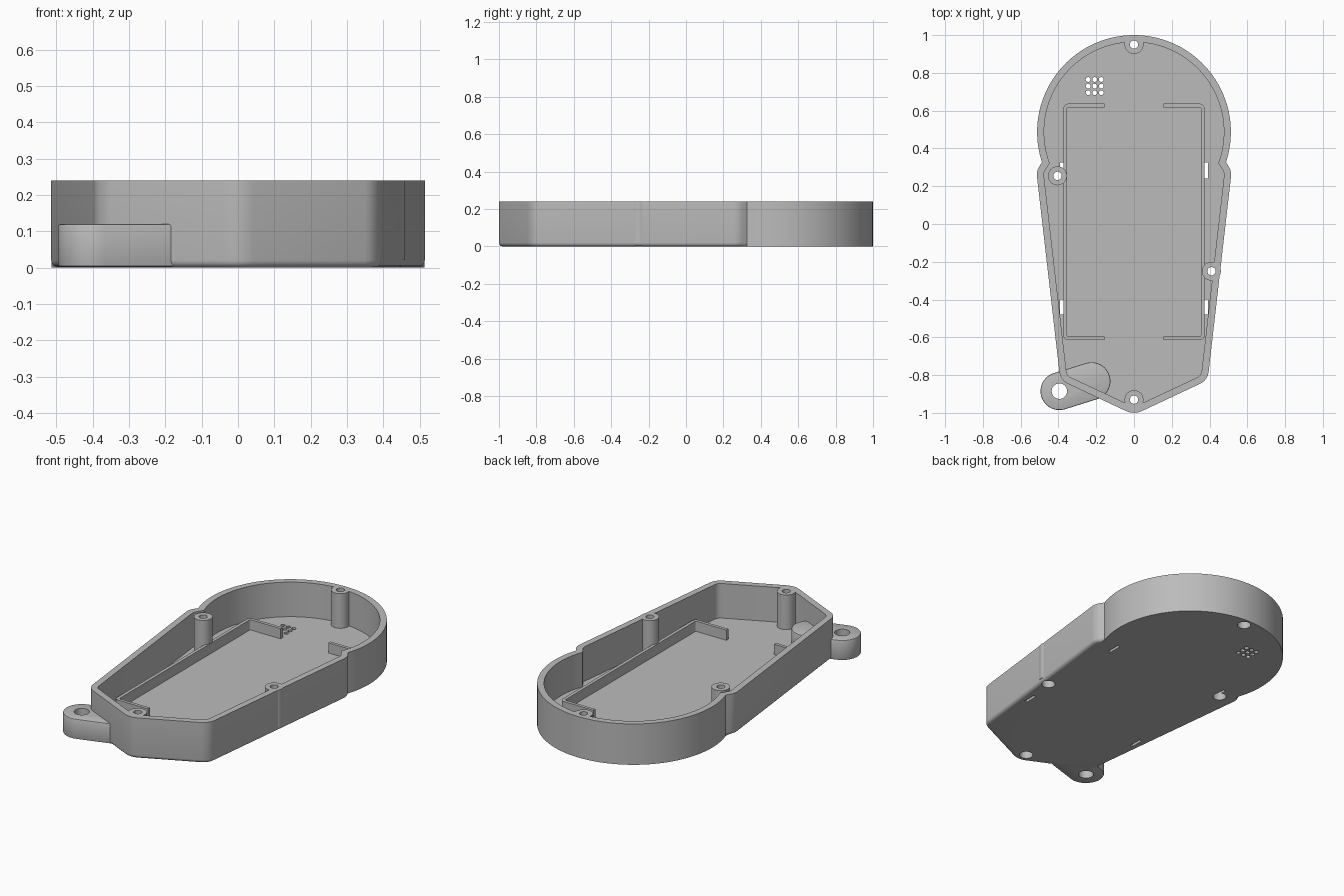
import bpy, bmesh, math
from mathutils import Vector

if "Cube" in bpy.data.objects:
    bpy.data.objects.remove(bpy.data.objects["Cube"], do_unlink=True)

grey = bpy.data.materials.new("plain grey")
grey.use_nodes = True
COLOUR = (0.5, 0.5, 0.5, 1)
grey.diffuse_color = COLOUR
grey.node_tree.nodes["Principled BSDF"].inputs["Base Color"].default_value = COLOUR

HEIGHT, FLOOR, WALL = 0.24, 0.037, 0.037


def arc(cx, cy, r, start, end, n):
    return [Vector((cx + r * math.cos(math.radians(start + (end - start) * i / n)),
                    cy + r * math.sin(math.radians(start + (end - start) * i / n))))
            for i in range(n + 1)]


def fillet(corners, n=6):
    """Round each (x, y, radius) corner of a closed outline."""
    out = []
    for i, (x, y, r) in enumerate(corners):
        p = Vector((x, y))
        if r == 0:
            out.append(p)
            continue
        a = (Vector(corners[i - 1][:2]) - p).normalized()
        b = (Vector(corners[(i + 1) % len(corners)][:2]) - p).normalized()
        half = a.angle(b) / 2
        centre = p + (a + b).normalized() * r / math.sin(half)
        s = p + a * r / math.tan(half) - centre
        e = p + b * r / math.tan(half) - centre
        turn = s.angle(e)
        for k in range(n + 1):
            t = turn * k / n
            out.append(centre + (s * math.sin(turn - t) + e * math.sin(t)) / math.sin(turn))
    return out


def inset(pts, d):
    """Move a counter-clockwise outline inwards with mitred corners."""
    out = []
    for i, p in enumerate(pts):
        u = (p - pts[i - 1]).normalized()
        v = (pts[(i + 1) % len(pts)] - p).normalized()
        n1, n2 = Vector((-u.y, u.x)), Vector((-v.y, v.x))
        out.append(p + (n1 + n2) * d / (1 + n1.dot(n2)))
    return out


def prism(name, pts, z0, z1, bevel=0, segments=1, rule=None):
    """Extrude an outline from z0 to z1, softening the rim edges picked by a rule."""
    bm = bmesh.new()
    face = bm.faces.new([bm.verts.new((p.x, p.y, z0)) for p in pts])
    top = bmesh.ops.extrude_face_region(bm, geom=[face])["geom"]
    for v in top:
        if isinstance(v, bmesh.types.BMVert):
            v.co.z = z1
    bmesh.ops.recalc_face_normals(bm, faces=bm.faces)
    if bevel:
        rim = [e for e in bm.edges if abs(e.verts[0].co.z - e.verts[1].co.z) < 1e-6
               and all(rule(v.co) for v in e.verts)]
        bmesh.ops.bevel(bm, geom=rim, offset=bevel, segments=segments, profile=0.5,
                        affect='EDGES', clamp_overlap=False)
    mesh = bpy.data.meshes.new(name)
    bm.to_mesh(mesh)
    bm.free()
    mesh.materials.append(grey)
    ob = bpy.data.objects.new(name, mesh)
    bpy.context.collection.objects.link(ob)
    return ob


def disc(x, y, r, n=32):
    return arc(x, y, r, 0, 360, n)[:-1]


def box(x0, x1, y0, y1):
    return [Vector(c) for c in ((x0, y0), (x1, y0), (x1, y1), (x0, y1))]


def activate(ob):
    bpy.ops.object.select_all(action='DESELECT')
    ob.select_set(True)
    bpy.context.view_layer.objects.active = ob


def cut(ob, cutter):
    activate(ob)
    mod = ob.modifiers.new("cut", 'BOOLEAN')
    mod.operation, mod.solver, mod.object = 'DIFFERENCE', 'EXACT', cutter
    bpy.ops.object.modifier_apply(modifier=mod.name)
    cutter.hide_render = True
    bpy.data.objects.remove(cutter, do_unlink=True)


def smooth(ob):
    activate(ob)
    bpy.ops.object.shade_smooth_by_angle(angle=math.radians(30))


# Case outline: round head, notched shoulders, tapering sides and a pointed foot
right = [(0.39, -0.827, 0.08), (0.517, 0.28, 0.08), (0.487, 0.327, 0)]
left = [(-x, y, r) for x, y, r in reversed(right)]
head = [(p.x, p.y, 0) for p in arc(0, 0.487, 0.513, -18.2, 198.2, 64)[1:-1]]
outline = fillet([(0, -1.01, 0.1)] + right + head + left)

# Open tray with a rounded lower edge below the shoulders
shell = prism("case_shell", outline, 0, HEIGHT, 0.02, 4,
              lambda c: c.z < 0.01 and c.y < 0.33)
cut(shell, prism("cavity", inset(outline, WALL), FLOOR, HEIGHT + 0.1))

# Screw posts with through holes and wider recesses underneath
posts = {"head_post": (0, 0.95), "foot_post": (0, -0.93),
         "right_post": (-0.405, 0.255), "left_post": (0.41, -0.25)}
for name, (x, y) in posts.items():
    post = prism(name, disc(x, y, 0.05), 0.022, HEIGHT)
    for ob in (post, shell):
        cut(ob, prism("screw_hole", disc(x, y, 0.022), -0.1, HEIGHT + 0.1))
        cut(ob, prism("screw_recess", disc(x, y, 0.037), -0.1, 0.12))
    smooth(post)

# Grid of small sound holes in the floor
for i in range(3):
    for j in range(3):
        cut(shell, prism("sound_hole", disc(-0.243 + 0.035 * i, 0.695 + 0.035 * j, 0.013, 12),
                         -0.1, 0.1))

# Narrow slots through the floor beside the rails
for side in (-1, 1):
    for y0, y1 in ((0.24, 0.325), (-0.48, -0.4)):
        xs = sorted((side * 0.374, side * 0.391))
        cut(shell, prism("floor_slot", box(xs[0], xs[1], y0, y1), -0.1, 0.1))
smooth(shell)

# Bracket-shaped rails that hold the inner board
for name, s in (("left_rail", 1), ("right_rail", -1)):
    corners = [(0.155, -0.615, 0), (0.373, -0.615, 0.025), (0.373, 0.637, 0.025),
               (0.155, 0.637, 0), (0.155, 0.618, 0), (0.354, 0.618, 0.008),
               (0.354, -0.596, 0.008), (0.155, -0.596, 0)]
    smooth(prism(name, fillet([(s * x, y, r) for x, y, r in corners]), 0.025, FLOOR + 0.06))

# Strap lug passing through the wall
a, b = Vector((-0.395, -0.885)), Vector((-0.225, -0.832))
tilt = math.degrees(math.atan2(b.y - a.y, b.x - a.x))
capsule = (arc(a.x, a.y, 0.1, tilt + 90, tilt + 270, 24)
           + arc(b.x, b.y, 0.1, tilt - 90, tilt + 90, 24))
lug = prism("strap_lug", capsule, 0.002, 0.12, 0.006, 2, lambda c: True)
cut(lug, prism("strap_hole", disc(a.x, a.y, 0.041), -0.1, 0.3))
smooth(lug)
